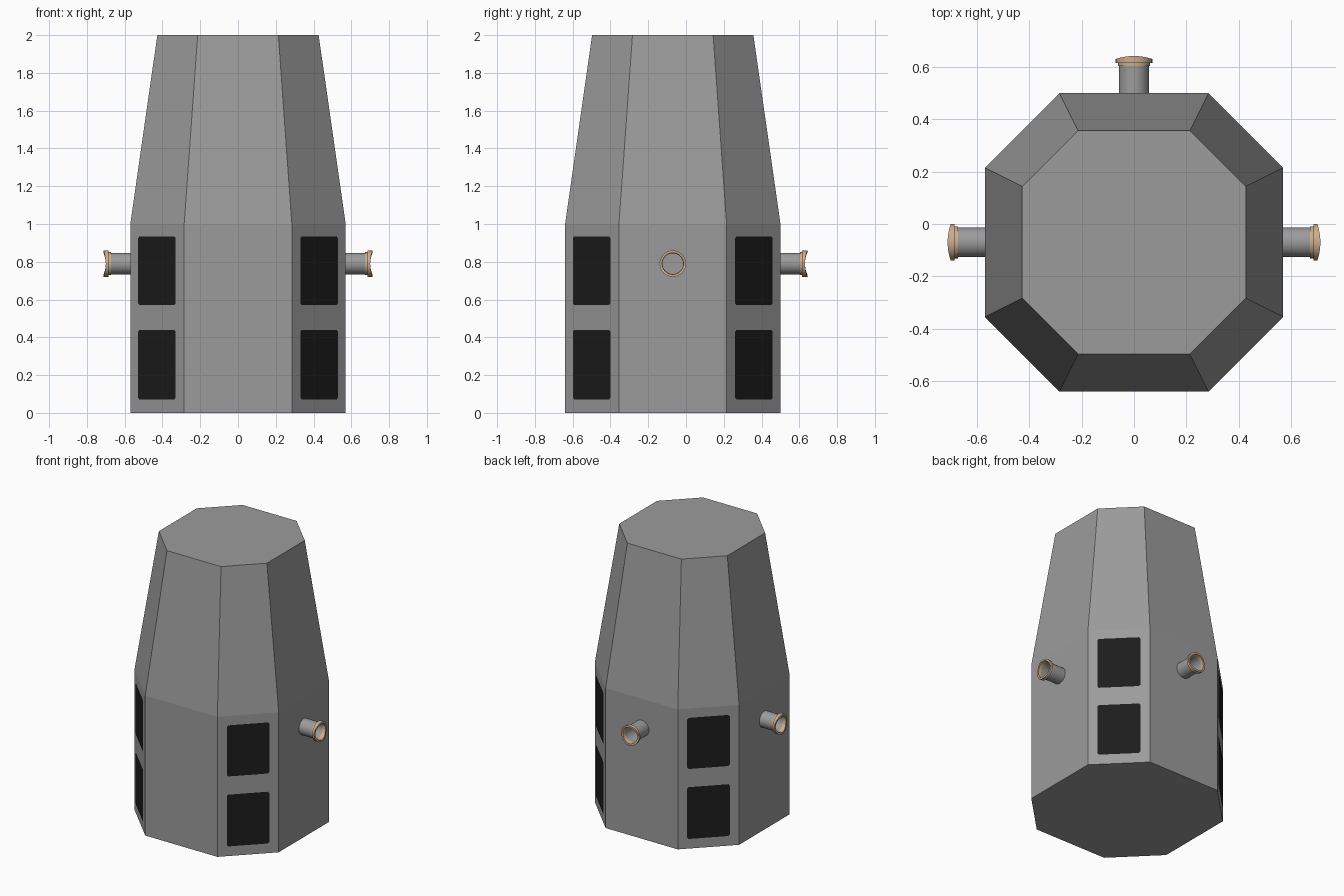
import bpy, bmesh, math
from mathutils import Vector

if "Cube" in bpy.data.objects:
    bpy.data.objects.remove(bpy.data.objects["Cube"])

CY = -0.07           # body centre in y
HALF = 0.57          # body half width


def material(name, rgb):
    m = bpy.data.materials.new(name)
    m.diffuse_color = (*rgb, 1)
    m.use_nodes = True
    m.node_tree.nodes["Principled BSDF"].inputs["Base Color"].default_value = m.diffuse_color
    return m


grey = material("grey_metal", (0.33, 0.33, 0.33))
black = material("black_panel", (0.012, 0.012, 0.012))
tan = material("tan_rim", (0.60, 0.42, 0.27))


def make_object(name, bm, mats):
    bmesh.ops.recalc_face_normals(bm, faces=bm.faces)
    me = bpy.data.meshes.new(name)
    bm.to_mesh(me)
    bm.free()
    for m in mats:
        me.materials.append(m)
    ob = bpy.data.objects.new(name, me)
    bpy.context.collection.objects.link(ob)
    return ob


def octagon(bm, half, z):
    h, k = half, half / 2
    pts = [(k, -h), (h, -k), (h, k), (k, h), (-k, h), (-h, k), (-h, -k), (-k, -h)]
    return [bm.verts.new((x, y + CY, z)) for x, y in pts]


# Eight-sided body: straight lower half, tapered upper half
bm = bmesh.new()
rings = [octagon(bm, h, z) for h, z in ((HALF, 0), (HALF, 1), (0.427, 2))]
for a, b in zip(rings, rings[1:]):
    for i in range(8):
        j = (i + 1) % 8
        bm.faces.new((a[i], a[j], b[j], b[i]))
bm.faces.new(rings[0][::-1])
bm.faces.new(rings[-1])
make_object("body", bm, [grey])


# Dark panels with clipped corners, two on each diagonal wall
def panel(name, sx, sy, z0, z1):
    out = Vector((sx, sy, 0)).normalized()
    side = Vector((-out.y, out.x, 0))
    mid = Vector((sx * HALF * 0.75, sy * HALF * 0.75 + CY, (z0 + z1) / 2)) + out * 0.003
    w, h, c = 0.14, (z1 - z0) / 2, 0.01
    pts = [(w, -h + c), (w, h - c), (w - c, h), (c - w, h),
           (-w, h - c), (-w, c - h), (c - w, -h), (w - c, -h)]
    bm = bmesh.new()
    f = bm.faces.new([bm.verts.new(mid + side * u + Vector((0, 0, v))) for u, v in pts])
    f.normal_update()
    ob = make_object(name, bm, [black])
    if ob.data.polygons[0].normal.dot(out) < 0:
        ob.data.flip_normals()


for sx in (-1, 1):
    for sy in (-1, 1):
        for level, z0, z1 in (("lower", 0.07, 0.44), ("upper", 0.57, 0.935)):
            where = ("front" if sy < 0 else "back") + ("_left" if sx < 0 else "_right")
            panel(f"{level}_panel_{where}", sx, sy, z0, z1)


# Hollow pipe with a saddle-shaped tan flange: (distance, radius, saddle bend)
PROFILE = [(0, 0.057, 0), (0.103, 0.057, 0), (0.103, 0.061, 0), (0.115, 0.061, 0),
           (0.115, 0.070, 0), (0.130, 0.070, 0.012), (0.130, 0.057, 0.012),
           (0.110, 0.055, 0), (0, 0.055, 0)]
SEGMENTS = 32


def pipe(name, direction):
    out = Vector(direction)
    side = Vector((-out.y, out.x, 0))
    base = out * HALF + Vector((0, CY, 0.79))
    bm = bmesh.new()
    loops = []
    for d, r, bend in PROFILE:
        loop = []
        for i in range(SEGMENTS):
            t = 2 * math.pi * i / SEGMENTS
            p = base + out * (d + bend * math.sin(t) ** 2)
            loop.append(bm.verts.new(p + side * r * math.cos(t) + Vector((0, 0, r * math.sin(t)))))
        loops.append(loop)
    for n, (a, b) in enumerate(zip(loops, loops[1:])):
        for i in range(SEGMENTS):
            j = (i + 1) % SEGMENTS
            f = bm.faces.new((a[i], a[j], b[j], b[i]))
            f.material_index = 1 if 1 <= n <= 6 else 0
    bm.faces.new([v for v in loops[0]])   # closed base on the wall
    ob = make_object(name, bm, [grey, tan])
    bpy.ops.object.select_all(action='DESELECT')
    ob.select_set(True)
    bpy.context.view_layer.objects.active = ob
    bpy.ops.object.shade_smooth_by_angle(angle=math.radians(30))


pipe("left_pipe", (-1, 0, 0))
pipe("right_pipe", (1, 0, 0))
pipe("back_pipe", (0, 1, 0))
